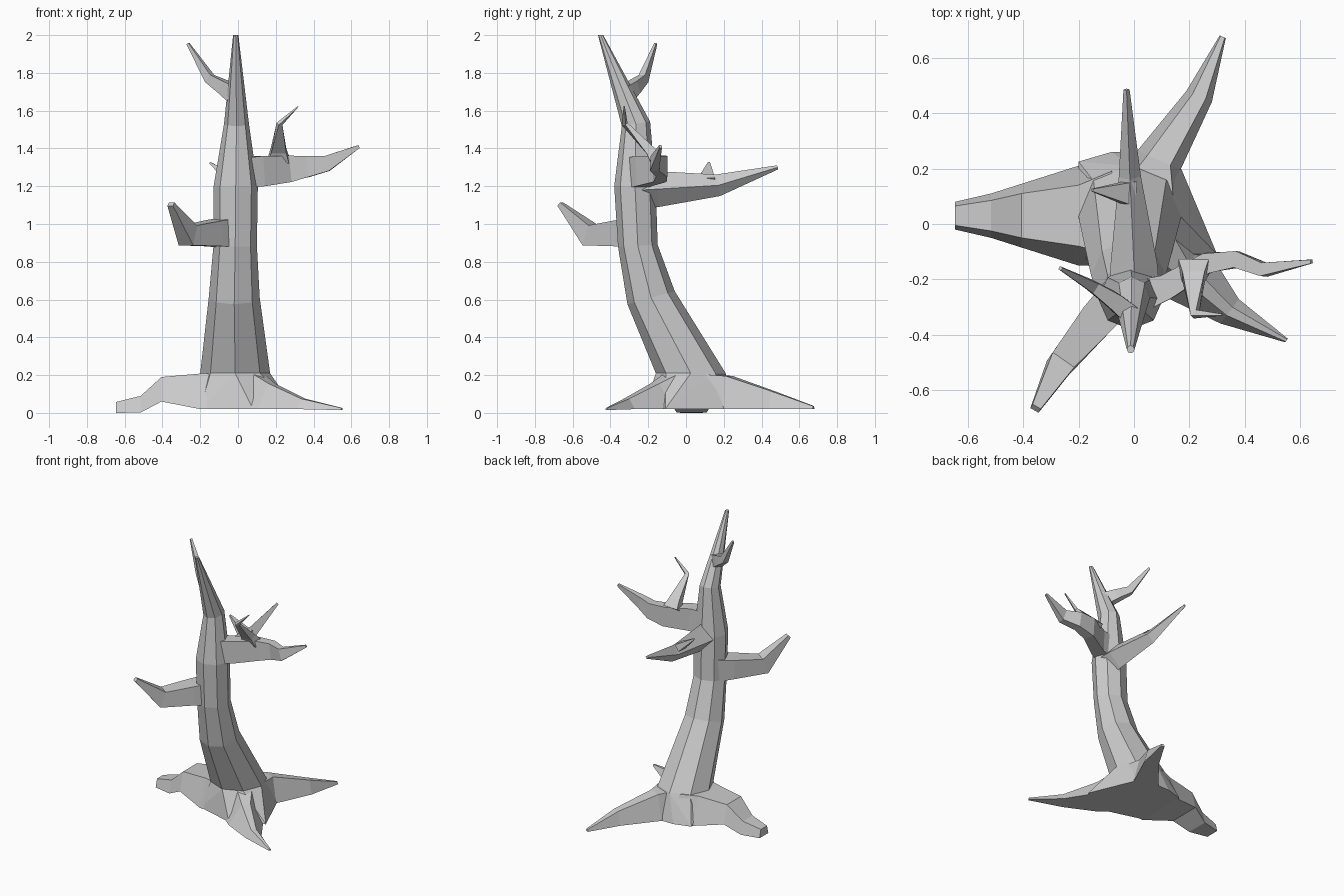
import bpy, bmesh, math
from mathutils import Vector

BOX = [(-1, -1), (1, -1), (1, 1), (-1, 1)]
DIAMOND = [(0, -1), (1, 0), (0, 1), (-1, 0)]


def finish(name, bm):
    bmesh.ops.recalc_face_normals(bm, faces=bm.faces[:])
    mesh = bpy.data.meshes.new(name)
    bm.to_mesh(mesh)
    bm.free()
    obj = bpy.data.objects.new(name, mesh)
    bpy.context.collection.objects.link(obj)
    return obj


def loft(name, rings):
    """Skin a closed tube over rings of points."""
    bm = bmesh.new()
    vs = [[bm.verts.new(p) for p in r] for r in rings]
    n = len(vs[0])
    for a, b in zip(vs, vs[1:]):
        for i in range(n):
            j = (i + 1) % n
            bm.faces.new((a[i], a[j], b[j], b[i]))
    bm.faces.new(vs[0])
    bm.faces.new(vs[-1])
    return finish(name, bm)


def branch(name, path, profile):
    """Path points are (x, y, z, half width, half height)."""
    pts = [Vector(p[:3]) for p in path]
    rings = []
    for i, p in enumerate(path):
        d0 = (pts[i] - pts[i - 1]).normalized() if i else Vector()
        d1 = (pts[i + 1] - pts[i]).normalized() if i < len(pts) - 1 else Vector()
        t = (d0 + d1).normalized()
        side = t.cross(Vector((0, 0, 1))).normalized()
        up = side.cross(t)
        rings.append([pts[i] + side * u * p[3] + up * v * p[4] for u, v in profile])
    return loft(name, rings)


def root(name, direction, sections):
    """Sections are (x, y, bottom half width, top half width, z low, z high)."""
    d = Vector((*direction, 0)).normalized()
    s = Vector((d.y, -d.x, 0))
    rings = []
    for x, y, wb, wt, z0, z1 in sections:
        lo, hi = Vector((x, y, z0)), Vector((x, y, z1))
        rings.append([lo - s * wb, lo + s * wb, hi + s * wt, hi - s * wt])
    return loft(name, rings)


def octagon(cx, cy, z, rx, ry, tilt):
    return [(cx + rx * math.sin(k * math.pi / 4),
             cy + ry * math.cos(k * math.pi / 4),
             z + tilt * math.cos(k * math.pi / 4)) for k in range(8)]


# Leaning eight-sided trunk
trunk = [octagon(*r) for r in [
    (-0.015, 0.025, 0.21, 0.185, 0.185, 0.0),
    (-0.02, -0.185, 0.61, 0.135, 0.125, 0.035),
    (-0.015, -0.255, 0.885, 0.115, 0.105, 0.005),
    (-0.012, -0.27, 1.20, 0.117, 0.11, 0.0),
    (-0.008, -0.265, 1.53, 0.066, 0.075, 0.012),
    (-0.012, -0.452, 2.0, 0.014, 0.014, 0.0)]]
loft("trunk", trunk)

# Flared foot joining trunk and roots
bm = bmesh.new()
foot = [(-0.2, -0.14), (-0.2, 0.225), (-0.08, 0.26), (0.02, 0.26),
        (0.17, 0.2), (0.3, -0.11), (0.08, -0.22)]
for p in trunk[0] + [(x, y, 0.02) for x, y in foot]:
    bm.verts.new(p)
bmesh.ops.convex_hull(bm, input=bm.verts[:])
finish("trunk_foot", bm)

# Three roots
root("left_root", (-1, 0), [
    (-0.08, 0.04, 0.19, 0.15, 0.02, 0.21),
    (-0.2, 0.03, 0.18, 0.11, 0.02, 0.208),
    (-0.405, 0.03, 0.115, 0.08, 0.06, 0.19),
    (-0.515, 0.03, 0.08, 0.055, 0.002, 0.09),
    (-0.645, 0.03, 0.05, 0.035, 0.0, 0.058)])
root("back_root", (0.22, 0.5), [
    (0.06, 0.12, 0.12, 0.09, 0.02, 0.205),
    (0.09, 0.23, 0.085, 0.045, 0.02, 0.195),
    (0.235, 0.46, 0.05, 0.025, 0.02, 0.115),
    (0.32, 0.675, 0.012, 0.008, 0.02, 0.036)])
root("front_root", (0.4, -0.3), [
    (0.11, -0.08, 0.14, 0.05, 0.02, 0.205),
    (0.18, -0.165, 0.12, 0.03, 0.02, 0.155),
    (0.345, -0.315, 0.055, 0.018, 0.02, 0.075),
    (0.55, -0.42, 0.008, 0.005, 0.015, 0.026)])

# Main branches
branch("right_branch", [
    (0.02, -0.26, 1.27, 0.06, 0.08),
    (0.12, -0.225, 1.28, 0.045, 0.08),
    (0.265, -0.14, 1.292, 0.037, 0.07),
    (0.37, -0.128, 1.305, 0.03, 0.056),
    (0.47, -0.165, 1.32, 0.024, 0.041),
    (0.64, -0.135, 1.41, 0.007, 0.008)], BOX)
branch("front_branch", [
    (-0.04, -0.24, 0.955, 0.07, 0.08),
    (-0.13, -0.34, 0.95, 0.065, 0.068),
    (-0.265, -0.505, 0.94, 0.047, 0.056),
    (-0.355, -0.665, 1.105, 0.017, 0.012)], BOX)
branch("back_branch", [
    (0.0, -0.24, 1.18, 0.09, 0.1),
    (0.0, -0.15, 1.185, 0.085, 0.095),
    (-0.015, 0.17, 1.205, 0.04, 0.058),
    (-0.027, 0.485, 1.30, 0.011, 0.011)], DIAMOND)

# Twigs
branch("top_twig", [
    (-0.02, -0.32, 1.69, 0.035, 0.045),
    (-0.075, -0.275, 1.725, 0.03, 0.035),
    (-0.15, -0.225, 1.77, 0.02, 0.025),
    (-0.265, -0.16, 1.955, 0.006, 0.007)], BOX)
branch("right_twig", [
    (0.215, -0.155, 1.34, 0.055, 0.035),
    (0.215, -0.19, 1.39, 0.04, 0.025),
    (0.22, -0.325, 1.53, 0.014, 0.01),
    (0.318, -0.327, 1.622, 0.003, 0.003)], BOX)
branch("back_twig", [
    (-0.01, 0.11, 1.22, 0.045, 0.03),
    (-0.15, 0.122, 1.325, 0.005, 0.005)], BOX)
